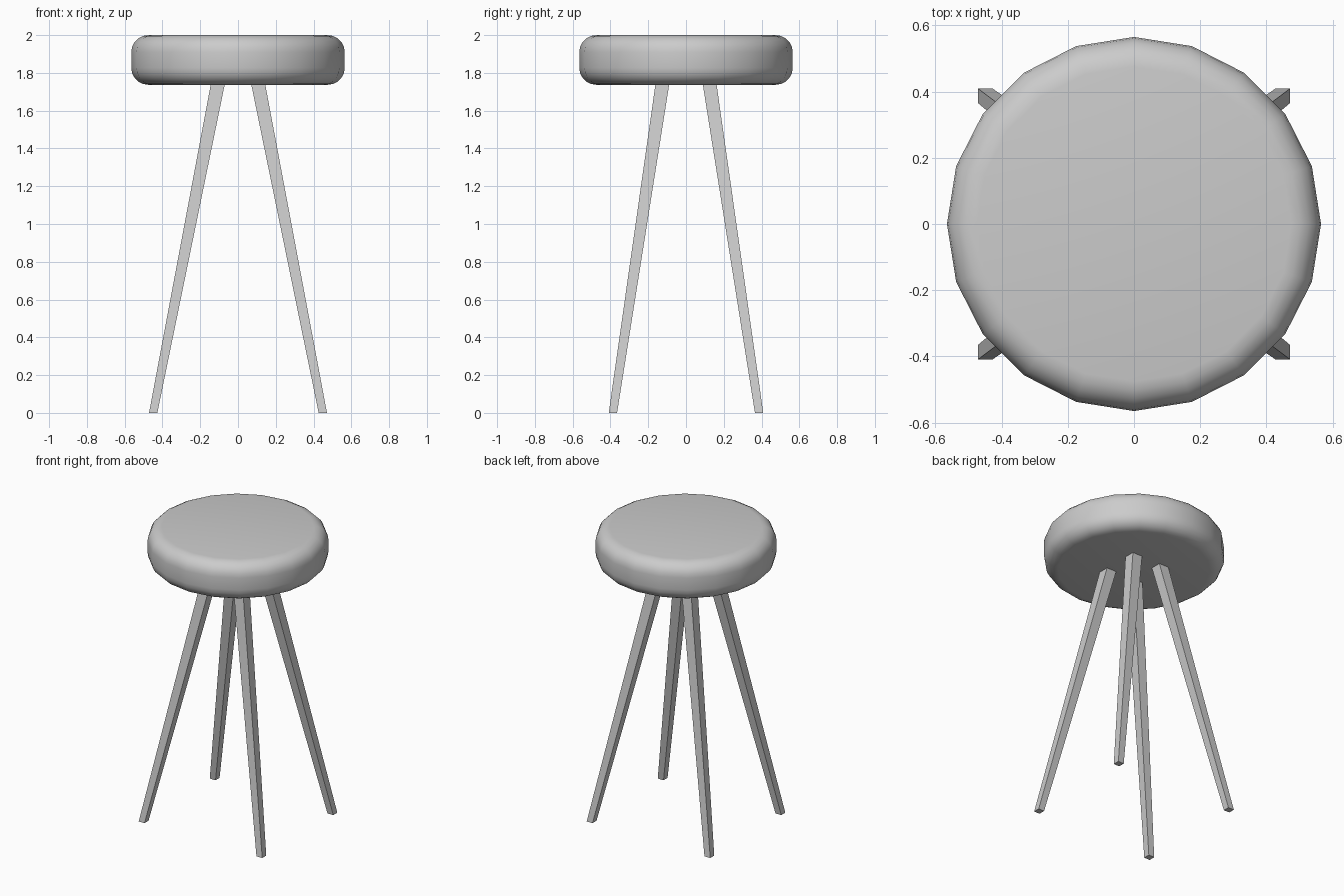
import bpy, bmesh, math

if "Cube" in bpy.data.objects:
    bpy.data.objects.remove(bpy.data.objects["Cube"])

# Seat: 20-sided cushion turned from a rounded profile
R, Z0, Z1, B, SIDES, SEG = 0.565, 1.737, 2.0, 0.09, 20, 5
profile = []
for i in range(SEG + 1):
    a = math.radians(-90 + 90 * i / SEG)
    profile.append((R - B + B * math.cos(a), Z0 + B + B * math.sin(a)))
for i in range(SEG + 1):
    a = math.radians(90 * i / SEG)
    profile.append((R - B + B * math.cos(a), Z1 - B + B * math.sin(a)))


def make_object(name, bm):
    bmesh.ops.recalc_face_normals(bm, faces=bm.faces)
    mesh = bpy.data.meshes.new(name)
    bm.to_mesh(mesh)
    bm.free()
    obj = bpy.data.objects.new(name, mesh)
    bpy.context.collection.objects.link(obj)
    return obj


def loft(name, rings):
    bm = bmesh.new()
    loops = [[bm.verts.new(p) for p in ring] for ring in rings]
    n = len(loops[0])
    for a, b in zip(loops, loops[1:]):
        for i in range(n):
            j = (i + 1) % n
            bm.faces.new((a[i], a[j], b[j], b[i]))
    bm.faces.new(loops[0][::-1])
    bm.faces.new(loops[-1])
    return make_object(name, bm)


rings = [[(r * math.cos(math.tau * k / SIDES), r * math.sin(math.tau * k / SIDES), z)
          for k in range(SIDES)] for r, z in profile]
seat = loft("seat", rings)
for poly in seat.data.polygons:
    poly.use_smooth = True


# Legs: tapered square bars splayed outwards
def rectangle(x0, x1, y0, y1, z, sx, sy):
    return [(sx * x, sy * y, z) for x, y in ((x0, y0), (x1, y0), (x1, y1), (x0, y1))]


for sy, end in ((-1, "front"), (1, "back")):
    for sx, side in ((-1, "left"), (1, "right")):
        loft(f"{end}_{side}_leg", [
            rectangle(0.427, 0.471, 0.365, 0.409, 0.0, sx, sy),
            rectangle(0.069, 0.143, 0.088, 0.161, 1.745, sx, sy)])
